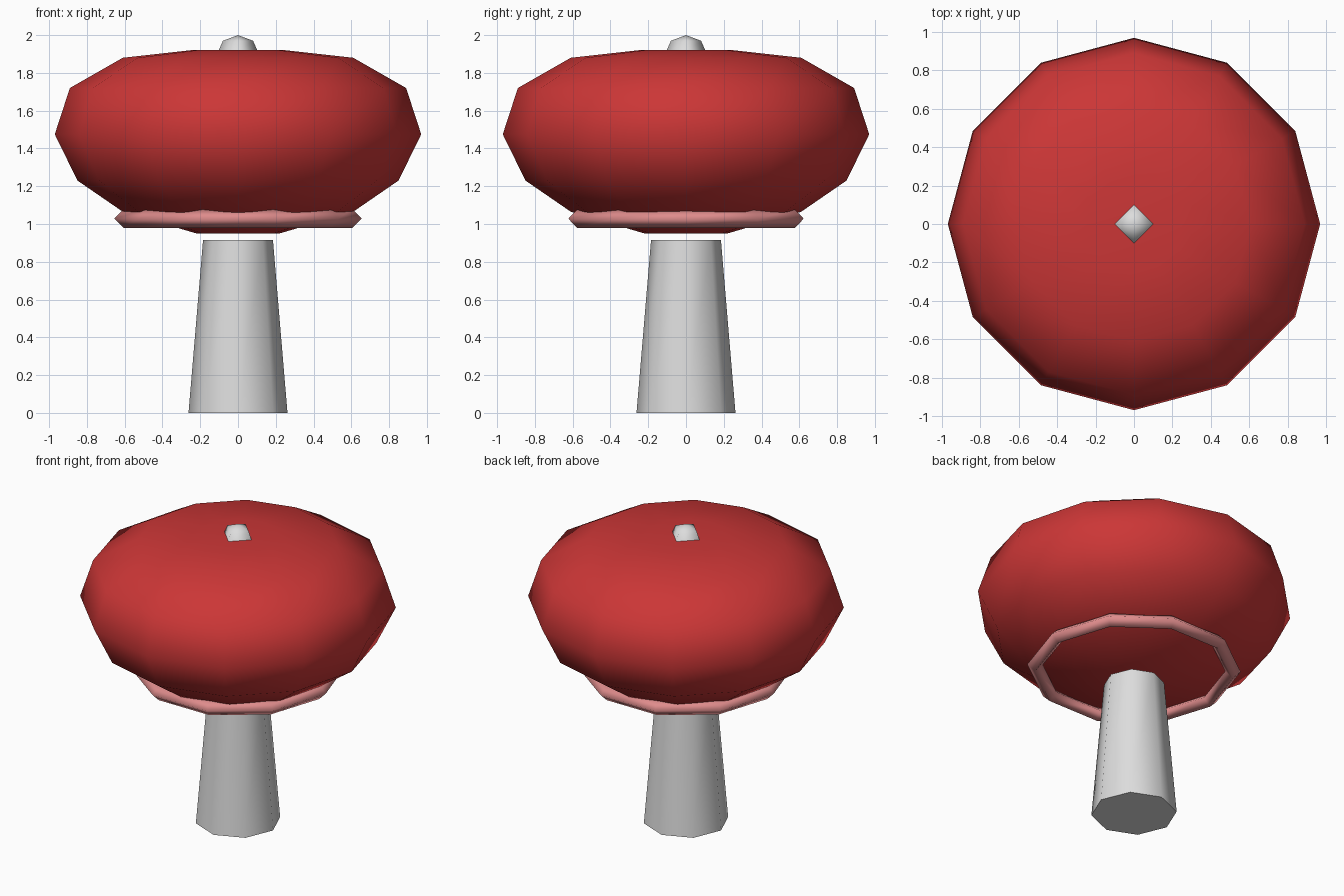
import bpy
import bmesh
import math

cube = bpy.data.objects.get("Cube")
if cube:
    bpy.data.objects.remove(cube, do_unlink=True)


def material(name, rgb):
    mat = bpy.data.materials.new(name)
    mat.use_nodes = True
    color = (*rgb, 1.0)
    mat.diffuse_color = color
    mat.node_tree.nodes["Principled BSDF"].inputs["Base Color"].default_value = color
    return mat


def lathe(name, profile, sides, mat, closed=False, sharp=60):
    """Turn an (radius, height) profile, listed bottom to top, around z."""
    bm = bmesh.new()
    rings = []
    for r, z in profile:
        if r == 0:
            rings.append([bm.verts.new((0, 0, z))] * sides)
        else:
            angles = [math.tau * i / sides for i in range(sides)]
            rings.append([bm.verts.new((r * math.cos(a), r * math.sin(a), z))
                          for a in angles])
    pairs = list(zip(rings, rings[1:]))
    if closed:
        pairs.append((rings[-1], rings[0]))
    for low, high in pairs:
        for i in range(sides):
            j = (i + 1) % sides
            corners = dict.fromkeys((low[i], low[j], high[j], high[i]))
            bm.faces.new(list(corners))
    if not closed:
        for ring in (rings[0], rings[-1]):
            if ring[0] is not ring[1]:
                bm.faces.new(ring)
    bmesh.ops.recalc_face_normals(bm, faces=bm.faces[:])
    mesh = bpy.data.meshes.new(name)
    bm.to_mesh(mesh)
    bm.free()
    mesh.materials.append(mat)
    obj = bpy.data.objects.new(name, mesh)
    bpy.context.collection.objects.link(obj)
    bpy.ops.object.select_all(action="DESELECT")
    obj.select_set(True)
    bpy.context.view_layer.objects.active = obj
    bpy.ops.object.shade_smooth_by_angle(angle=math.radians(sharp))
    return obj


red = material("cap red", (0.60, 0.037, 0.037))
pink = material("ring pink", (0.73, 0.26, 0.26))
pale = material("pale grey", (0.72, 0.72, 0.72))

# Tapered stem, standing free just below the cap
lathe("stem", [(0.262, 0), (0.185, 0.915)], 8, pale)

# Broad squashed cap
lathe("cap", [(0.22, 0.95), (0.61, 1.065), (0.85, 1.23), (0.97, 1.475),
              (0.89, 1.72), (0.61, 1.88), (0.25, 1.92)], 12, red)

# Diamond-section ring under the cap
radius, tube, height = 0.607, 0.048, 1.028
section = [(radius + tube * math.cos(k * math.pi / 2),
            height + tube * math.sin(k * math.pi / 2)) for k in range(4)]
lathe("under_ring", section, 10, pink, closed=True, sharp=100)

# Small four-sided knob on top
lathe("top_knob", [(0.108, 1.905), (0.08, 1.97), (0, 2)], 4, pale, sharp=100)
